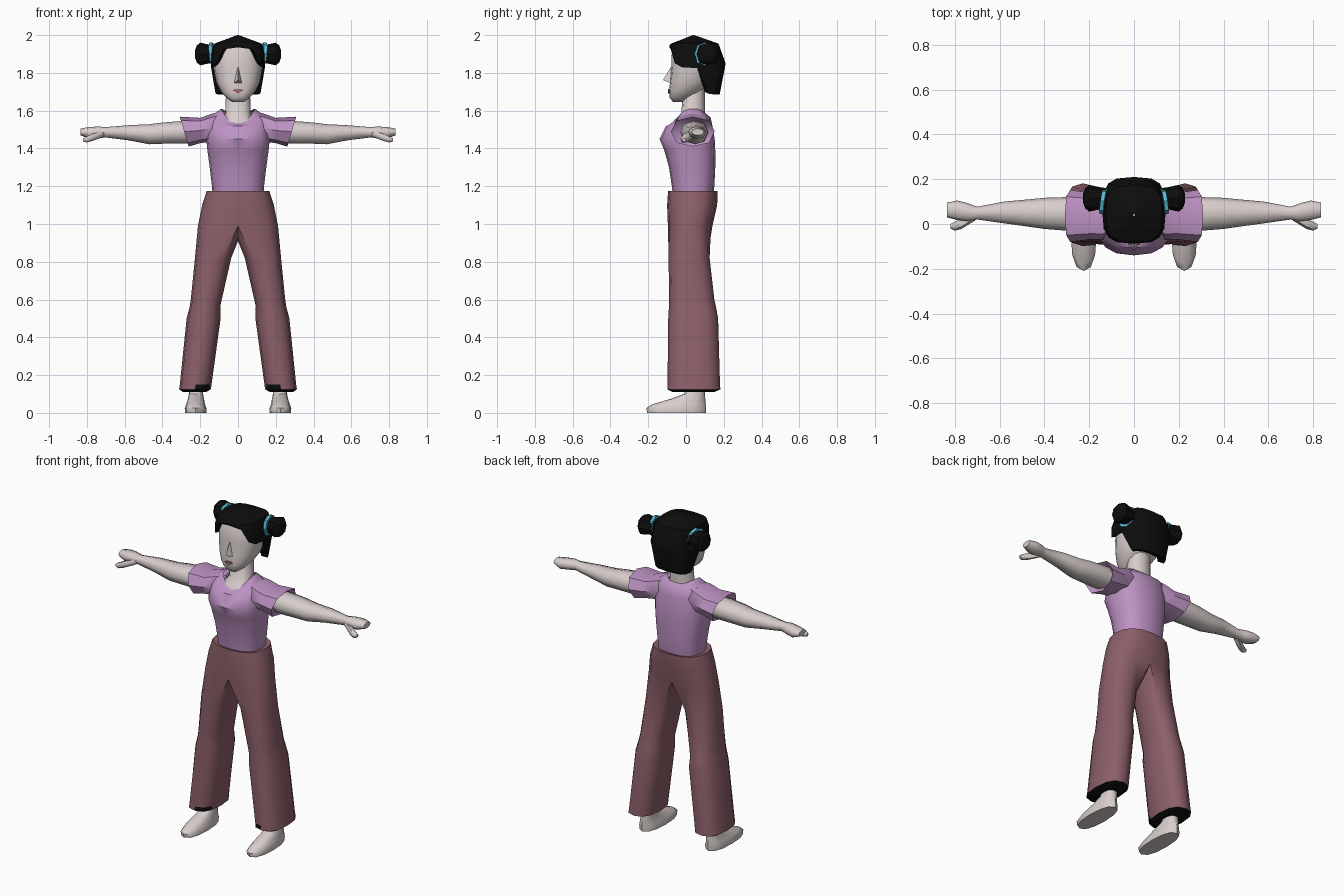
import bpy, bmesh, math
from mathutils import Matrix, Vector


def material(name, r, g, b):
    m = bpy.data.materials.new(name)
    m.diffuse_color = (r, g, b, 1)
    return m


SKIN = material("pale skin", 0.68, 0.61, 0.60)
LILAC = material("lilac cloth", 0.51, 0.29, 0.55)
MAROON = material("dusty maroon cloth", 0.26, 0.115, 0.14)
BLACK = material("black", 0.004, 0.004, 0.004)
BLUE = material("sky blue", 0.10, 0.50, 0.70)
LIPS = material("rose lips", 0.36, 0.13, 0.15)


def power(v, p):
    return math.copysign(abs(v) ** p, v)


def ring(plane, at, a0, a1, b0, b1, n=8, p=0.85, start=0.0):
    """Closed rounded section: plane 'z' spans x,y and plane 'x' spans y,z."""
    pts = []
    for i in range(n):
        t = math.radians(start) + 2 * math.pi * i / n
        a = (a0 + a1) / 2 + (a1 - a0) / 2 * power(math.cos(t), p)
        b = (b0 + b1) / 2 + (b1 - b0) / 2 * power(math.sin(t), p)
        pts.append(Vector((a, b, at) if plane == 'z' else (at, a, b)))
    return pts


def half(z, w, y0, y1, p=0.8, n=9):
    """Right half of a horizontal section, from front centre to back centre."""
    pts = []
    for i in range(n):
        t = math.pi * (i / (n - 1) - 0.5)
        x = 0 if i in (0, n - 1) else w * power(math.cos(t), p)
        pts.append(Vector((x, (y0 + y1) / 2 + (y1 - y0) / 2 * power(math.sin(t), p), z)))
    return pts


def strip(bm, rows, closed):
    vs = [[bm.verts.new(q) for q in r] for r in rows]
    n = len(rows[0])
    for a, b in zip(vs, vs[1:]):
        for i in range(n if closed else n - 1):
            j = (i + 1) % n
            bm.faces.new((a[i], a[j], b[j], b[i]))
    return vs


def finish(name, bm, mats, mirror=False, angle=45, rule=None):
    if mirror:
        bmesh.ops.mirror(bm, geom=bm.verts[:] + bm.edges[:] + bm.faces[:],
                         matrix=Matrix(), axis='X', merge_dist=0.0005)
    bmesh.ops.remove_doubles(bm, verts=bm.verts[:], dist=0.0005)
    bmesh.ops.recalc_face_normals(bm, faces=bm.faces[:])
    for f in bm.faces:
        f.smooth = True
        if rule:
            f.material_index = rule(f)
    me = bpy.data.meshes.new(name)
    bm.to_mesh(me)
    bm.free()
    me.set_sharp_from_angle(angle=math.radians(angle))
    for m in mats:
        me.materials.append(m)
    ob = bpy.data.objects.new(name, me)
    bpy.context.collection.objects.link(ob)
    return ob


def loft(name, rows, mat, mirror=True, closed=True, caps=True, angle=45):
    bm = bmesh.new()
    vs = strip(bm, rows, closed)
    if closed and caps:
        bm.faces.new(vs[0])
        bm.faces.new(vs[-1])
    return finish(name, bm, [mat], mirror, angle)


# trousers: half hips split into a leg by a three-point crotch bridge
bm = bmesh.new()
hips = strip(bm, [half(1.165, 0.12, -0.06, 0.13), half(1.175, 0.165, -0.095, 0.168),
                  half(1.10, 0.19, -0.10, 0.165), half(0.99, 0.212, -0.096, 0.14)], False)
crotch = [bm.verts.new((0, y, z)) for y, z in ((0.085, 0.925), (0.02, 0.91), (-0.05, 0.925))]
leg_rows = [ring('z', z, x0, x1, y0, y1, 12, 0.8, -120) for z, x0, x1, y0, y1 in (
    (0.82, 0.036, 0.228, -0.092, 0.125), (0.60, 0.086, 0.25, -0.09, 0.15),
    (0.565, 0.094, 0.255, -0.09, 0.158), (0.50, 0.092, 0.272, -0.094, 0.17),
    (0.15, 0.14, 0.308, -0.098, 0.18), (0.125, 0.143, 0.312, -0.099, 0.182),
    (0.11, 0.17, 0.29, -0.07, 0.15))]
legs = strip(bm, leg_rows, True)
top = hips[-1] + crotch
for i in range(12):
    j = (i + 1) % 12
    bm.faces.new((top[i], top[j], legs[0][j], legs[0][i]))
bm.faces.new(legs[-1])


def hem(f):
    c = f.calc_center_median()
    front_corner = c.z < 0.15 and c.y < -0.03 and abs(c.x) < 0.21
    return 1 if c.z < 0.122 or front_corner else 0


finish("trousers", bm, [MAROON, BLACK], True, 50, hem)

# shirt body with a scooped neckline
rows = [half(*r) for r in ((1.16, 0.135, -0.07, 0.145), (1.20, 0.138, -0.075, 0.15),
                           (1.30, 0.15, -0.09, 0.155), (1.39, 0.162, -0.115, 0.155),
                           (1.45, 0.168, -0.14, 0.152), (1.52, 0.165, -0.105, 0.14),
                           (1.565, 0.15, -0.075, 0.13), (1.605, 0.09, -0.055, 0.10))]
for i, z in enumerate((1.545, 1.548, 1.575, 1.60, 1.61, 1.61, 1.60, 1.59, 1.588)):
    rows[-1][i].z = z
    rows[-2][i].z = min(rows[-2][i].z, z - 0.02)
loft("shirt_body", rows, LILAC, closed=False)

# sleeves, cut on a slant and turned in around the arm
rows = [ring('x', *r) for r in ((0.07, -0.03, 0.11, 1.46, 1.60), (0.14, -0.07, 0.135, 1.435, 1.583),
                                (0.20, -0.07, 0.14, 1.428, 1.562), (0.285, -0.08, 0.152, 1.41, 1.568),
                                (0.25, -0.02, 0.11, 1.44, 1.54))]
for q in rows[3]:
    q.x += (q.z - 1.49) * 0.3
loft("sleeves", rows, LILAC)

# arms and hands
loft("arms", [ring('x', *r) for r in (
    (0.20, -0.02, 0.115, 1.43, 1.545), (0.30, -0.03, 0.12, 1.425, 1.545),
    (0.40, -0.022, 0.117, 1.425, 1.537), (0.47, -0.012, 0.11, 1.422, 1.528),
    (0.58, 0.003, 0.10, 1.443, 1.523), (0.70, 0.02, 0.077, 1.458, 1.513),
    (0.74, 0.012, 0.092, 1.455, 1.516), (0.79, 0.018, 0.105, 1.452, 1.513),
    (0.835, 0.03, 0.095, 1.47, 1.505))], SKIN, angle=60)
loft("thumbs", [ring('x', *r, 6) for r in (
    (0.71, 0.015, 0.06, 1.46, 1.495), (0.77, -0.022, 0.025, 1.437, 1.48),
    (0.80, -0.03, 0.01, 1.43, 1.465), (0.82, -0.02, 0.0, 1.435, 1.455))], SKIN, angle=60)

# feet with ankles
loft("feet", [ring('z', *r, 12) for r in (
    (0.0, 0.168, 0.28, -0.205, 0.105), (0.025, 0.167, 0.282, -0.21, 0.107),
    (0.045, 0.175, 0.275, -0.18, 0.105), (0.075, 0.18, 0.265, -0.08, 0.102),
    (0.10, 0.185, 0.26, -0.01, 0.10), (0.18, 0.19, 0.26, 0.01, 0.10))], SKIN)

# neck spreading into the upper chest
loft("neck", [ring('z', *r, 12) for r in (
    (1.50, -0.11, 0.11, -0.08, 0.11), (1.553, -0.085, 0.085, -0.06, 0.10),
    (1.58, -0.068, 0.068, -0.025, 0.10), (1.74, -0.062, 0.062, -0.015, 0.10))],
     SKIN, mirror=False, angle=60)

# head
loft("head", [ring('z', z, -w, w, y0, y1, 16, 0.85) for z, w, y0, y1 in (
    (1.645, 0.03, -0.068, -0.015), (1.668, 0.062, -0.086, 0.03), (1.70, 0.09, -0.09, 0.08),
    (1.75, 0.115, -0.085, 0.13), (1.83, 0.13, -0.078, 0.16), (1.90, 0.128, -0.076, 0.17),
    (1.95, 0.10, -0.05, 0.13))], SKIN, mirror=False, angle=60)

# nose
bm = bmesh.new()
v = [bm.verts.new(q) for q in ((0, -0.078, 1.835), (-0.022, -0.08, 1.745),
                               (0.022, -0.08, 1.745), (0, -0.122, 1.762))]
for a, b, c in ((0, 1, 3), (0, 3, 2), (1, 2, 3), (0, 2, 1)):
    bm.faces.new((v[a], v[b], v[c]))
finish("nose", bm, [SKIN], angle=80)

# lips: thin plate
bm = bmesh.new()
outline = ((-0.027, 1.708), (-0.01, 1.716), (0, 1.712), (0.01, 1.716), (0.027, 1.708), (0, 1.69))
vs = strip(bm, [[Vector((x, y, z)) for x, z in outline] for y in (-0.087, -0.0945)], True)
bm.faces.new(vs[0])
bm.faces.new(vs[1])
finish("lips", bm, [LIPS])

# hair: cap with a raised fringe, side locks and a long back
bottoms = (1.935, 1.925, 1.85, 1.83, 1.825, 1.69, 1.685, 1.685, 1.685)
rows = [half(2.0, 0.004, 0.036, 0.044), half(1.955, 0.125, -0.078, 0.172, 0.6)]
rim = half(1.9, 0.142, -0.088, 0.21, 0.62)
low = half(1.9, 0.125, -0.086, 0.178, 0.62)
mid = [Vector((q.x, q.y, 1.95 - (1.95 - z) * 0.38)) for q, z in zip(rim, bottoms)]
end = [Vector(((q if i > 4 else r).x, (q if i > 4 else r).y, z))
       for i, (q, r, z) in enumerate(zip(low, rim, bottoms))]
inner = [Vector((q.x * 0.75, 0.04 + (q.y - 0.04) * 0.75, q.z + 0.01)) for q in end]
loft("hair", rows + [mid, end, inner], BLACK, closed=False, angle=30)

# side buns and their hair bands
loft("hair_buns", [ring('x', x, 0.115 - r, 0.115 + r, 1.90 - r, 1.90 + r) for x, r in (
    (0.12, 0.045), (0.155, 0.05), (0.20, 0.06), (0.218, 0.045), (0.228, 0.018))], BLACK, angle=30)
rows = [ring('x', x, 0.045, 0.16, 1.84, 1.962) for x in (0.128, 0.146)]
for r in rows:
    for q in r:
        q.x += (0.10 - q.y) * 0.15 + (q.z - 1.9) * 0.08
loft("hair_bands", rows, BLUE, angle=30)
